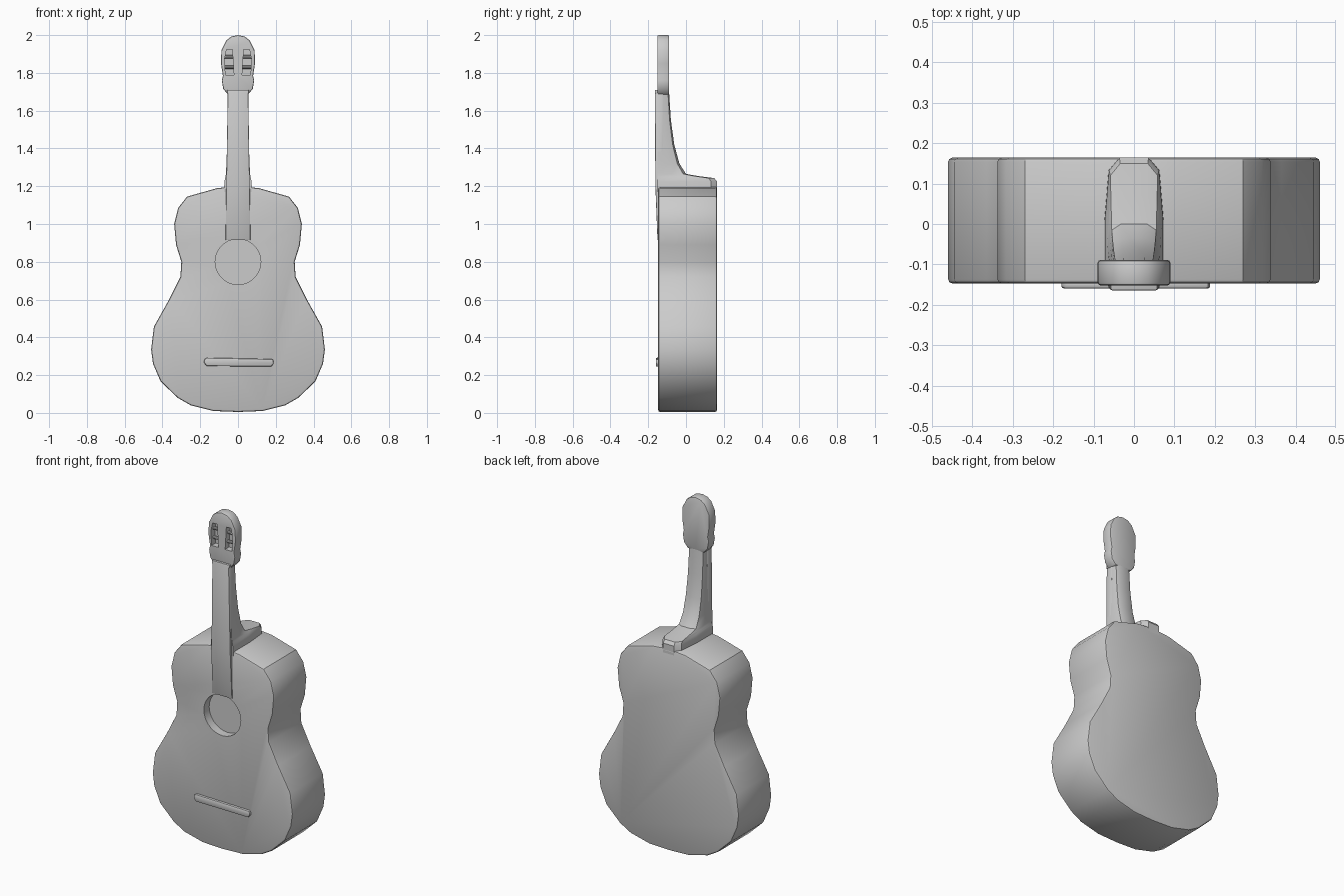
import bpy, bmesh
from math import radians
from mathutils import Vector

if "Cube" in bpy.data.objects:
    bpy.data.objects.remove(bpy.data.objects["Cube"])

grey = bpy.data.materials.new("plain grey")
grey.use_nodes = True
COLOUR = (0.6, 0.6, 0.6, 1)
grey.diffuse_color = COLOUR
grey.node_tree.nodes["Principled BSDF"].inputs["Base Color"].default_value = COLOUR


def activate(ob):
    bpy.ops.object.select_all(action='DESELECT')
    ob.select_set(True)
    bpy.context.view_layer.objects.active = ob


def loft(name, rings, bevel=0.0):
    """Skin a list of equal-length closed rings and cap both ends."""
    bm = bmesh.new()
    rows = [[bm.verts.new(p) for p in ring] for ring in rings]
    n = len(rows[0])
    for a, b in zip(rows, rows[1:]):
        for i in range(n):
            bm.faces.new((a[i], a[(i + 1) % n], b[(i + 1) % n], b[i]))
    bm.faces.new(rows[0])
    bm.faces.new(rows[-1])
    bmesh.ops.recalc_face_normals(bm, faces=bm.faces)
    mesh = bpy.data.meshes.new(name)
    bm.to_mesh(mesh)
    bm.free()
    mesh.materials.append(grey)
    ob = bpy.data.objects.new(name, mesh)
    bpy.context.collection.objects.link(ob)
    if bevel:
        activate(ob)
        mod = ob.modifiers.new("soft edge", 'BEVEL')
        mod.width, mod.segments, mod.angle_limit = bevel, 2, radians(50)
        bpy.ops.object.modifier_apply(modifier=mod.name)
    return ob


def plate(name, outline, front, back, bevel=0.0):
    """Extrude an x-z outline from front to back along y."""
    return loft(name, [[(x, y, z) for x, z in outline] for y in (front, back)], bevel)


def mirrored(half):
    """Close a right-hand half outline across x = 0."""
    return half + [(-x, z) for x, z in reversed(half) if x > 0]


def carve(ob, cutter):
    activate(ob)
    mod = ob.modifiers.new("recess", 'BOOLEAN')
    mod.operation, mod.solver, mod.object = 'DIFFERENCE', 'EXACT', cutter
    bpy.ops.object.modifier_apply(modifier=mod.name)
    bpy.data.objects.remove(cutter)


# Waisted sound box
body = plate("body", mirrored([
    (0, .005), (.13, .01), (.25, .04), (.32, .08), (.41, .167), (.45, .26), (.46, .336),
    (.445, .457), (.365, .6), (.305, .72), (.3, .8), (.328, .89), (.338, 1.0),
    (.317, 1.085), (.27, 1.145), (.11, 1.19), (0, 1.2)]), -.147, .164, .01)

# Shallow sound hole
bpy.ops.mesh.primitive_cylinder_add(vertices=28, radius=.121, depth=.1,
                                    location=(0, -.147, .8), rotation=(radians(90), 0, 0))
carve(body, bpy.context.object)

# Fingerboard, thinning out towards the sound hole
def board_ring(z, w, front):
    return [(-w, front, z), (w, front, z), (w, -.12, z), (-w, -.12, z)]

fingerboard = loft("fingerboard", [board_ring(.915, .066, -.151), board_ring(1.2, .062, -.162),
                                   board_ring(1.705, .054, -.165)], .004)

# Neck and heel: height, half width, rear y
def neck_ring(z, w, rear):
    front = -.15
    mid = front + (rear - front) * .5
    right = [(w, front), (w, mid), (w * .86, rear - (rear - front) * .1), (w * .5, rear)]
    ring = right + [(-x, y) for x, y in reversed(right)]
    return [(x, y, z) for x, y in ring]

neck = loft("neck", [neck_ring(*s) for s in (
    (1.17, .074, .164), (1.225, .072, .164), (1.243, .068, .15), (1.253, .066, .07),
    (1.265, .064, 0), (1.32, .061, -.035), (1.42, .058, -.062),
    (1.55, .055, -.08), (1.705, .053, -.09))])

# Headstock
head = plate("headstock", mirrored([
    (0, 1.685), (.053, 1.685), (.078, 1.715), (.086, 1.76), (.08, 1.785), (.09, 1.85),
    (.088, 1.92), (.062, 1.972), (.035, 1.993), (0, 2.0)]), -.152, -.089, .007)

# Tuner slots, each crossed by two string rollers
for side, label in ((1, "left"), (-1, "right")):
    slot = plate("slot", [(side * x, z) for x, z in (
        (.022, 1.79), (.066, 1.79), (.072, 1.87), (.06, 1.925), (.03, 1.925))], -.2, -.115)
    carve(head, slot)
    for i, z in enumerate((1.83, 1.885)):
        bpy.ops.mesh.primitive_cylinder_add(vertices=10, radius=.009, depth=.06,
                                            location=(side * .047, -.128, z),
                                            rotation=(0, radians(90), 0))
        roller = bpy.context.object
        roller.name = f"{label}_roller_{i + 1}"
        roller.data.materials.append(grey)

# Nut between fingerboard and headstock
nut = plate("nut", [(-.058, 1.69), (.058, 1.69), (.058, 1.71), (-.058, 1.71)], -.164, -.1, .004)

# Bridge
bridge = plate("bridge", [(-.18, .265), (-.165, .248), (.175, .245), (.19, .262),
                          (.185, .285), (-.165, .292), (-.178, .285)], -.16, -.14, .007)

for ob in bpy.context.scene.objects:
    if ob.type == 'MESH':
        activate(ob)
        bpy.ops.object.shade_smooth_by_angle(angle=radians(32))
